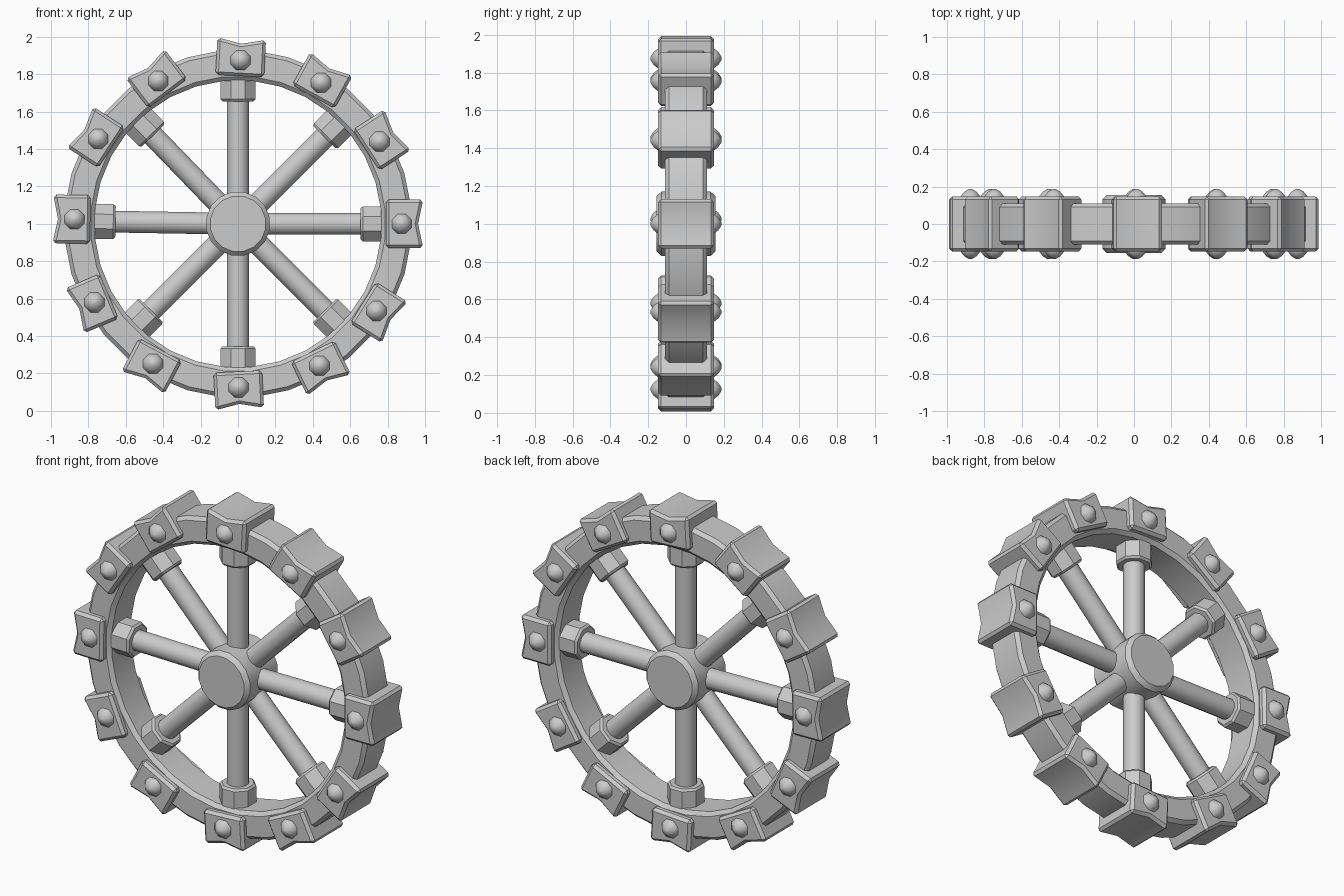
import bpy, bmesh
from math import pi, cos, sin, radians
from mathutils import Matrix, Vector

if "Cube" in bpy.data.objects:
    bpy.data.objects.remove(bpy.data.objects["Cube"])

CENTRE = Matrix.Translation((0, 0, 1))
AXLE = CENTRE @ Matrix.Rotation(pi / 2, 4, 'X')   # local z points to the front


def radial(deg):
    # local z points outwards from the wheel centre at this angle
    return CENTRE @ Matrix.Rotation(pi / 2 - radians(deg), 4, 'Y')


def finish(name, bm, mat, angle=35):
    bmesh.ops.recalc_face_normals(bm, faces=bm.faces)
    bm.transform(mat)
    me = bpy.data.meshes.new(name)
    bm.to_mesh(me)
    bm.free()
    ob = bpy.data.objects.new(name, me)
    bpy.context.collection.objects.link(ob)
    bpy.context.view_layer.objects.active = ob
    ob.select_set(True)
    bpy.ops.object.shade_smooth_by_angle(angle=radians(angle))
    ob.select_set(False)
    return ob


def lathe(name, profile, sides, mat, ring=False, angle=35):
    # profile of (radius, height) turned round local z, capped or closed as a ring
    bm = bmesh.new()
    rows = []
    for r, h in profile:
        rows.append([bm.verts.new((r * cos(2 * pi * (k + .5) / sides),
                                   r * sin(2 * pi * (k + .5) / sides), h))
                     for k in range(sides)])
    pairs = list(zip(rows, rows[1:]))
    if ring:
        pairs.append((rows[-1], rows[0]))
    else:
        bm.faces.new(rows[0])
        bm.faces.new(rows[-1])
    for a, b in pairs:
        for k in range(sides):
            j = (k + 1) % sides
            bm.faces.new((a[k], a[j], b[j], b[k]))
    return finish(name, bm, mat, angle)


def block(name, mat):
    # notched block, origin at its stud, local z outwards
    outline = [(-.13, -.085), (.13, -.085), (.13, .115), (0, .088), (-.13, .115)]
    bm = bmesh.new()
    face = bm.faces.new([bm.verts.new((x, -.147, z)) for x, z in outline])
    out = bmesh.ops.extrude_face_region(bm, geom=[face])
    verts = [g for g in out['geom'] if isinstance(g, bmesh.types.BMVert)]
    bmesh.ops.translate(bm, verts=verts, vec=(0, .294, 0))
    bmesh.ops.recalc_face_normals(bm, faces=bm.faces)
    edges = [e for e in bm.edges if e.calc_face_angle() > radians(40)]
    bmesh.ops.bevel(bm, geom=edges, offset=.016, segments=1, affect='EDGES', profile=.5)
    return finish(name, bm, mat, 25)


# rim with chamfered edges
lathe("rim", [(.91, -.11), (.93, -.09), (.93, .09), (.91, .11),
              (.79, .11), (.768, .09), (.768, -.09), (.79, -.11)], 32, AXLE, ring=True)

# hub
lathe("hub", [(.15, -.155), (.173, -.13), (.173, .13), (.15, .155)], 16, AXLE)

# spokes and their sockets
for i, deg in enumerate((0, 45, 90, 134, 179, 225, 270, 315)):
    lathe(f"spoke_{i}", [(.06, .1), (.06, .76)], 12, radial(deg))
    lathe(f"spoke_socket_{i}", [(.09, .655), (.101, .667), (.101, .775), (.09, .79)],
          8, radial(deg), angle=25)

# slightly uneven blocks round the rim, each with a stud front and back
PLACED = [(0, 0), (30.2, 33), (59.5, 61), (89.1, 87), (119.2, 127), (148.7, 147),
          (178.4, 179), (208.7, 203), (238.7, 242), (270.2, 273), (299.9, 296), (327.8, 328)]
for i, (at, facing) in enumerate(PLACED):
    a = radians(at)
    pos = Vector((.875 * cos(a), 0, 1 + .875 * sin(a)))
    place = Matrix.Translation(pos)
    block(f"rim_block_{i}", place @ Matrix.Rotation(pi / 2 - radians(facing), 4, 'Y'))
    for side, label in ((1, "front"), (-1, "back")):
        lathe(f"stud_{label}_{i}", [(.057, .13), (.057, .147), (.036, .172), (.01, .187)],
              8, place @ Matrix.Rotation(side * pi / 2, 4, 'X'), angle=50)
